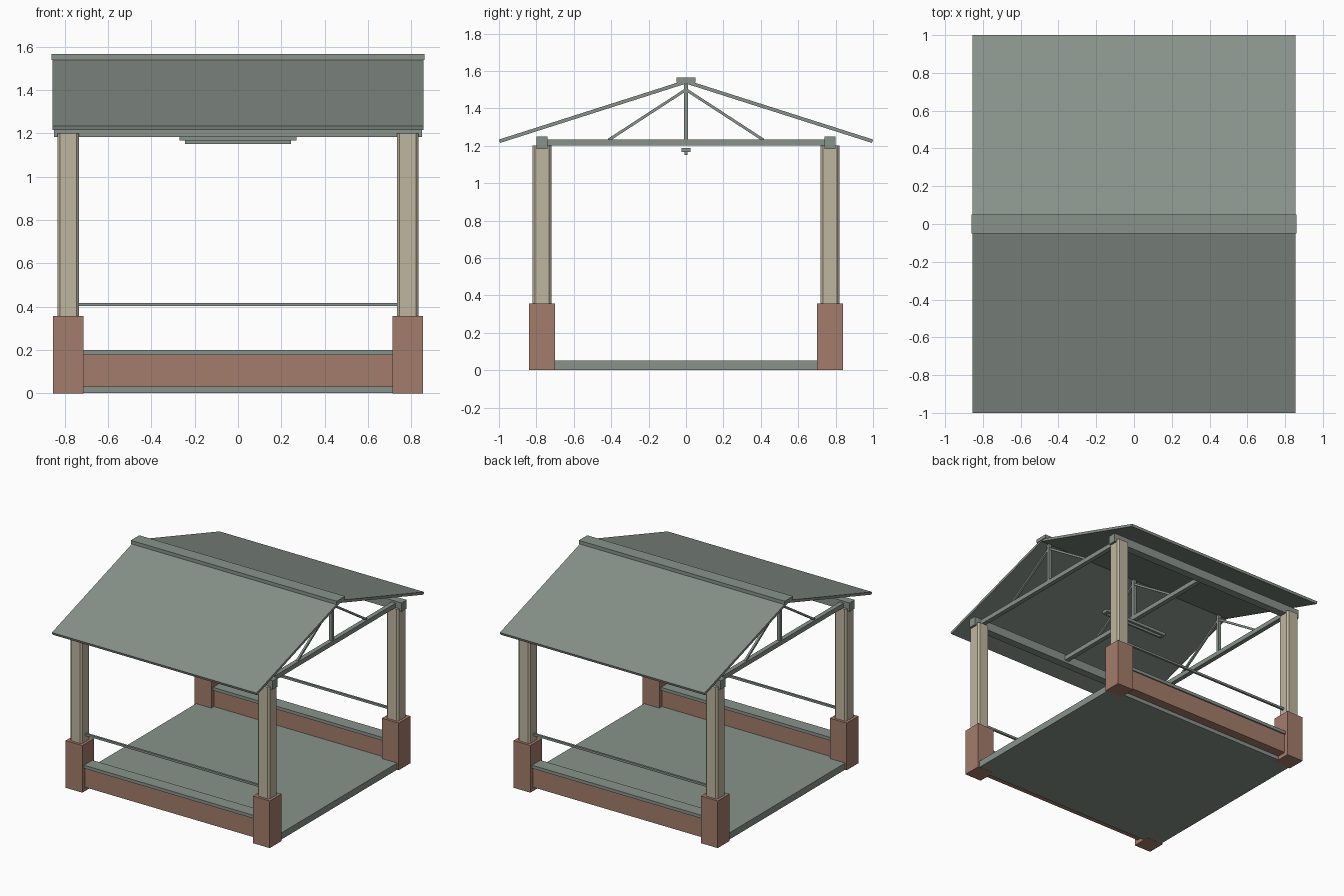
import bpy
import bmesh
from math import atan2, hypot
from mathutils import Vector

cube = bpy.data.objects.get("Cube")
if cube:
    bpy.data.objects.remove(cube, do_unlink=True)


def material(name, rgb):
    mat = bpy.data.materials.new(name)
    mat.use_nodes = True
    colour = (*rgb, 1)
    mat.diffuse_color = colour
    mat.node_tree.nodes["Principled BSDF"].inputs["Base Color"].default_value = colour
    return mat


METAL = material("grey green", (0.25, 0.29, 0.26))
STONE = material("beige", (0.52, 0.47, 0.35))
BRICK = material("brick", (0.37, 0.2, 0.145))


def box(name, centre, size, mat, bevel=0, tilt=0):
    """Box with an optional chamfer of its upright edges and a tilt about x."""
    bm = bmesh.new()
    bmesh.ops.create_cube(bm, size=1)
    bmesh.ops.scale(bm, vec=size, verts=bm.verts)
    if bevel:
        upright = [e for e in bm.edges
                   if abs(e.verts[0].co.z - e.verts[1].co.z) > size[2] / 2]
        bmesh.ops.bevel(bm, geom=upright, offset=bevel, segments=1, affect='EDGES')
    mesh = bpy.data.meshes.new(name)
    bm.to_mesh(mesh)
    bm.free()
    mesh.materials.append(mat)
    obj = bpy.data.objects.new(name, mesh)
    obj.location = centre
    obj.rotation_euler.x = tilt
    bpy.context.collection.objects.link(obj)
    return obj


def strut(name, x, start, end, width, thick, mat):
    """Bar between two (y, z) points in the plane at x."""
    dy, dz = end[0] - start[0], end[1] - start[1]
    mid = Vector((x, (start[0] + end[0]) / 2, (start[1] + end[1]) / 2))
    return box(name, mid, (width, hypot(dy, dz), thick), mat, tilt=atan2(dz, dy))


PX, PY = 0.783, 0.77  # column centres

# Floor slab
box("floor", (0, 0, 0.026), (1.68, 1.48, 0.05), METAL)

for s, side in ((-1, "front"), (1, "back")):
    # Columns on brick piers
    for sx, hand in ((-1, "right"), (1, "left")):
        box(f"{side}_{hand}_pier", (sx * PX, s * PY, 0.178), (0.14, 0.14, 0.356), BRICK)
        box(f"{side}_{hand}_column", (sx * PX, s * PY, 0.77), (0.1, 0.1, 0.86), STONE, 0.012)
    # Low wall, its cap and the rail above
    box(f"{side}_wall", (0, s * PY, 0.103), (1.46, 0.08, 0.146), BRICK)
    box(f"{side}_wall_cap", (0, s * PY, 0.188), (1.46, 0.1, 0.024), METAL)
    box(f"{side}_rail", (0, s * PY, 0.41), (1.5, 0.016, 0.016), METAL)
    # Long beam under the eave
    box(f"{side}_beam", (0, s * PY, 1.215), (1.7, 0.06, 0.066), METAL)
    # Roof slope
    strut(f"{side}_roof", 0, (0, 1.542), (s * 0.997, 1.224), 1.71, 0.019, METAL)

# Trusses: tie, king post and two braces
for x, place in ((-PX, "right"), (0, "middle"), (PX, "left")):
    box(f"{place}_tie", (x, 0, 1.217), (0.034, 1.5, 0.034), METAL)
    box(f"{place}_king_post", (x, 0, 1.38), (0.024, 0.024, 0.3), METAL)
    for s, side in ((-1, "front"), (1, "back")):
        strut(f"{place}_{side}_brace", x, (s * 0.415, 1.23), (0, 1.5), 0.015, 0.015, METAL)

# Ridge cap
box("ridge_cap", (0, 0, 1.552), (1.72, 0.1, 0.026), METAL)

# Lamp below the middle truss
box("lamp_body", (0, 0, 1.178), (0.54, 0.05, 0.022), METAL)
box("lamp_tube", (0, 0, 1.159), (0.49, 0.014, 0.016), METAL)
